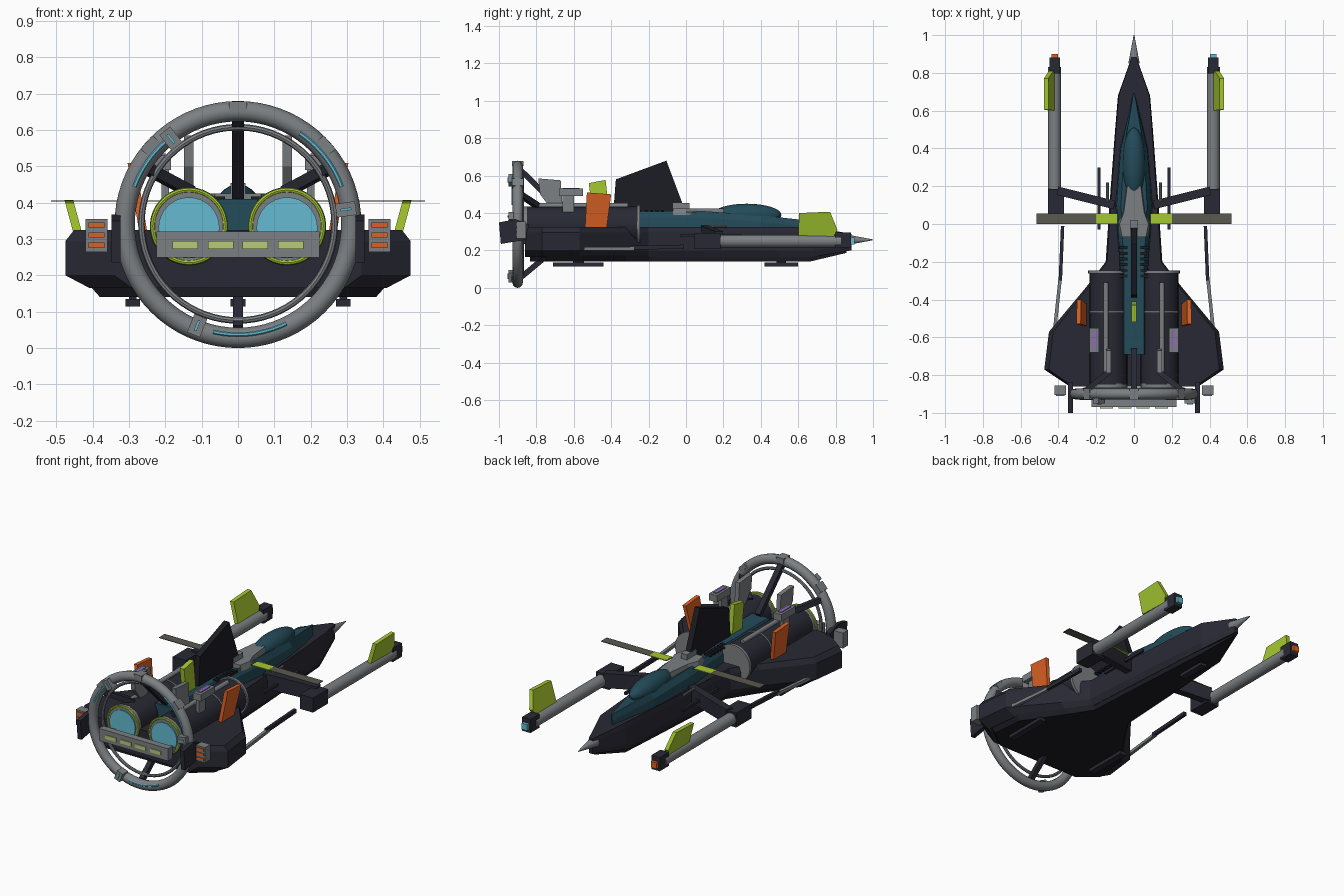
import bpy, bmesh, math
from mathutils import Vector, Matrix

if "Cube" in bpy.data.objects:
    bpy.data.objects.remove(bpy.data.objects["Cube"])

COLOURS = {
    "navy": (.022, .022, .035), "black": (.012, .012, .018), "teal": (.017, .07, .1),
    "grey": (.2, .215, .225), "lime": (.38, .58, .03), "orange": (.72, .12, .018),
    "sky_blue": (.13, .5, .64), "purple": (.28, .15, .46), "olive_grey": (.1, .1, .08),
    "pale_lime": (.48, .6, .19)}
MATS = {}
for n, c in COLOURS.items():
    MATS[n] = bpy.data.materials.new(n)
    MATS[n].diffuse_color = (*c, 1)


def finish(name, bm, mat, smooth=False):
    bmesh.ops.recalc_face_normals(bm, faces=bm.faces)
    me = bpy.data.meshes.new(name)
    bm.to_mesh(me)
    bm.free()
    me.materials.append(MATS[mat])
    if smooth:
        for p in me.polygons:
            p.use_smooth = True
        me.set_sharp_from_angle(angle=math.radians(35))
    ob = bpy.data.objects.new(name, me)
    bpy.context.collection.objects.link(ob)
    return ob


def box(name, c, size, mat, roll=0):
    bm = bmesh.new()
    m = Matrix.Translation(c) @ Matrix.Rotation(roll, 4, 'Y') @ Matrix.Diagonal((*size, 1))
    bmesh.ops.create_cube(bm, size=1, matrix=m)
    return finish(name, bm, mat)


def along(a, b):
    a, b = Vector(a), Vector(b)
    return Matrix.Translation((a + b) / 2) @ (b - a).to_track_quat('Z', 'Y').to_matrix().to_4x4(), (b - a).length


def bar(name, a, b, w, h, mat):
    m, l = along(a, b)
    bm = bmesh.new()
    bmesh.ops.create_cube(bm, size=1, matrix=m @ Matrix.Diagonal((w, h, l, 1)))
    return finish(name, bm, mat)


def tube(name, a, b, r, mat, r2=None, n=32):
    m, l = along(a, b)
    bm = bmesh.new()
    bmesh.ops.create_cone(bm, cap_ends=True, segments=n, radius1=r,
                          radius2=r if r2 is None else r2, depth=l, matrix=m)
    return finish(name, bm, mat, True)


def loft(name, half, layers, mat, zfun=lambda y, z: z):
    """Stack scaled copies of a mirrored plan outline."""
    pts = half + [(-x, y) for x, y in reversed(half)]
    bm = bmesh.new()
    rings = [[bm.verts.new((x * s, y, zfun(y, z))) for x, y in pts] for z, s in layers]
    for a, b in zip(rings, rings[1:]):
        for i in range(len(pts)):
            j = (i + 1) % len(pts)
            bm.faces.new((a[i], a[j], b[j], b[i]))
    bm.faces.new(rings[0])
    bm.faces.new(rings[-1])
    return finish(name, bm, mat)


def fin(name, poly, x, t, mat, lean=0):
    """Side-profile plate; lean is the sideways shift per unit height."""
    bm = bmesh.new()
    z0 = min(z for y, z in poly)
    sides = [[bm.verts.new((x + d + lean * (z - z0), y, z)) for y, z in poly] for d in (-t / 2, t / 2)]
    for i in range(len(poly)):
        j = (i + 1) % len(poly)
        bm.faces.new((sides[0][i], sides[0][j], sides[1][j], sides[1][i]))
    bm.faces.new(sides[0])
    bm.faces.new(sides[1])
    return finish(name, bm, mat)


def torus(name, c, R, r, mat, a0=0, a1=360, n=72, k=12, flat=1):
    """Ring or arc in the XZ plane."""
    bm = bmesh.new()
    full = a1 - a0 == 360
    rings = []
    for i in range(n if full else n + 1):
        a = math.radians(a0 + (a1 - a0) * i / n)
        rings.append([bm.verts.new((c[0] + (R + r * math.cos(b)) * math.cos(a), c[1] + flat * r * math.sin(b),
                                    c[2] + (R + r * math.cos(b)) * math.sin(a)))
                      for b in (2 * math.pi * j / k for j in range(k))])
    for i in range(n):
        p, q = rings[i], rings[(i + 1) % len(rings)]
        for j in range(k):
            bm.faces.new((p[j], p[(j + 1) % k], q[(j + 1) % k], q[j]))
    if not full:
        bm.faces.new(rings[0])
        bm.faces.new(rings[-1])
    return finish(name, bm, mat, True)


# Hull, belly and spine
hull = [(.34, -.86), (.475, -.77), (.45, -.57), (.25, -.33), (.15, -.2), (.13, .1), (.1, .5), (.085, .68), (.012, .885)]
nose = lambda y, z: z if y < .8 else .245 + (z - .245) * .55
loft("hull", hull, [(.165, .86), (.2, 1), (.295, 1), (.325, .95)], "navy", nose)
loft("belly_plate", [(x, y * .97) for x, y in hull], [(.14, .8), (.172, .86)], "black", nose)
loft("spine", [(.07, -.69), (.07, -.25), (.092, .1), (.07, .4), (.004, .69)],
     [(.3, 1.08), (.375, 1), (.41, .75)], "teal", lambda y, z: z - max(0, y - .2) * .11)
bm = bmesh.new()
bmesh.ops.create_uvsphere(bm, u_segments=32, v_segments=16, radius=1,
                          matrix=Matrix.Translation((0, .325, .39)) @ Matrix.Diagonal((.06, .185, .06, 1)))
finish("canopy", bm, "teal", True)
loft("spine_mount", [(.07, -.07), (.085, .0), (.06, .06), (.04, .2)], [(.39, 1), (.425, .9)], "grey")
tube("nose_spike", (0, .85, .257), (0, 1.0, .257), .03, "grey", .002, 12)

# Central fins and rotor blade
fin("dorsal_fin", [(-.39, .39), (-.375, .58), (-.105, .68), (0, .4)], 0, .034, "black")
fin("lime_tail_fin", [(-.5, .4), (-.52, .56), (-.43, .577), (-.41, .4)], 0, .028, "lime")
box("sensor_block", (0, -.025, .44), (.04, .09, .03), "grey")

# Engines at the rear and everything mirrored
for s in (1, -1):
    ex, ez = .135 * s, .335
    tube("engine", (ex, -.85, ez), (ex, -.25, ez), .1, "navy")
    tube("engine_collar", (ex, -.262, ez), (ex, -.245, ez), .108, "grey")
    tube("engine_nozzle", (ex, -.875, ez), (ex, -.845, ez), .1, "grey")
    torus("nozzle_rim", (ex, -.872, ez), .1, .007, "lime", n=40, k=8)
    tube("engine_glow", (ex, -.881, .331), (ex, -.874, .331), .084, "sky_blue")
    tube("engine_pipe", (ex * 1.1, -.79, .44), (ex * 1.1, -.31, .44), .013, "grey", n=12)
    torus("engine_band", (ex, -.465, ez), .1, .006, "grey", n=40, k=6)
    fin("engine_fin", [(-.72, .42), (-.66, .44), (-.67, .575), (-.79, .585), (-.78, .5)], ex, .026, "grey")
    box("sensor_pod", (.21 * s, -.615, .51), (.05, .13, .04), "grey")
    box("sensor_light", (.21 * s, -.615, .532), (.022, .09, .006), "purple")
    box("pod_post", (.2 * s, -.63, .45), (.02, .06, .09), "grey")
    fin("orange_fin", [(-.54, .32), (-.425, .315), (-.4, .5), (-.53, .51)], .26 * s, .022, "orange", .17 * s)
    for i in range(6):
        box("spine_vent", (.058 * s, -.125 - i * .03, .411), (.045, .016, .012), "black")
    box("rotor_blade", (.3 * s, .028, .405), (.43, .055, .003), "olive_grey")
    box("blade_root", (.145 * s, .028, .405), (.11, .056, .005), "lime")

    # Rear plates and thrusters
    fin("rear_plate", [(-.84, .26), (-.99, .235), (-1.0, .35), (-.91, .367), (-.84, .34)], .336 * s, .026, "navy")
    box("thruster", (.39 * s, -.88, .31), (.06, .05, .09), "grey")
    for z in (.283, .311, .339):
        box("thruster_slot", (.39 * s, -.907, z), (.044, .006, .014), "orange")

    # Outrigger with pylon, tip and lime fin
    ox = .42 * s
    tube("outrigger", (ox, .15, .25), (ox, .83, .25), .034, "grey")
    box("outrigger_base", (.413 * s, .115, .25), (.085, .14, .085), "navy")
    box("outrigger_cap", (ox, .84, .255), (.055, .085, .08), "navy")
    box("outrigger_tip", (ox, .89, .25), (.036, .02, .036), "sky_blue" if s > 0 else "orange")
    bar("pylon", (.1 * s, .1, .29), (.4 * s, .175, .26), .045, .085, "navy")
    fin("outrigger_fin", [(.6, .28), (.605, .4), (.77, .407), (.81, .31), (.79, .275)], .43 * s, .024, "lime", .27 * s)
    bar("gun_barrel", (.185 * s, -.03, .28), (.185 * s, .3, .28), .014, .016, "navy")
    bar("front_rail", (.378 * s, -.01, .22), (.39 * s, -.3, .215), .018, .022, "navy")
    bar("rear_rail", (.39 * s, -.28, .21), (.42 * s, -.56, .208), .018, .018, "grey")
    tube("antenna", (.14 * s, .12, .33), (.14 * s, .22, .33), .007, "grey", n=8)

    # Landing skids
    box("rear_skid", (.29 * s, -.575, .125), (.04, .27, .02), "navy")
    box("skid_leg", (.29 * s, -.575, .145), (.02, .06, .04), "navy")
    bar("ring_side_strut", (.13 * s, -.78, .43), (.27 * s, -.895, .505), .03, .03, "navy")
box("front_skid", (0, .51, .125), (.04, .18, .02), "navy")
box("front_skid_leg", (0, .51, .145), (.02, .05, .04), "navy")

# Rear ring with struts, light strips and clamps
RC = (0, -.9, .34)
torus("main_ring", RC, .312, .028, "grey")
torus("inner_ring", (0, -.875, .342), .266, .009, "grey", k=8)
bar("ring_top_strut", (0, -.67, .42), (0, -.89, .635), .032, .03, "navy")
bar("ring_bottom_strut", (0, -.77, .15), (0, -.89, .05), .028, .03, "navy")
for a0, a1 in ((20, 56), (130, 160), (257, 296)):
    torus("ring_light", (0, -.928, .34), .303, .006, "sky_blue", a0, a1, n=16, k=6, flat=.7)
for a in (8, 128, 248):
    r = math.radians(a)
    x, z = .3 * math.cos(r), .34 + .3 * math.sin(r)
    box("ring_clamp", (x, -.925, z), (.055, .05, .038), "grey", -r)
    box("clamp_light", (x, -.952, z), (.03, .006, .007), "sky_blue", -r)
for a in (42, 90, 138):
    r = math.radians(a)
    box("ring_lug", (.325 * math.cos(r), -.9, .34 + .325 * math.sin(r)), (.028, .06, .05), "grey", -r)

# Rear light bar
box("light_bar", (0, -.95, .285), (.45, .04, .072), "grey")
for s in (1, -1):
    box("light_bar_arm", (.19 * s, -.89, .28), (.03, .1, .03), "grey")
    for x in (.048, .145):
        box("bar_light", (x * s, -.972, .284), (.07, .007, .022), "pale_lime")

for m in bpy.data.materials:
    if m.users and not m.is_grease_pencil:
        m.use_nodes = True
        m.node_tree.nodes["Principled BSDF"].inputs["Base Color"].default_value = m.diffuse_color
